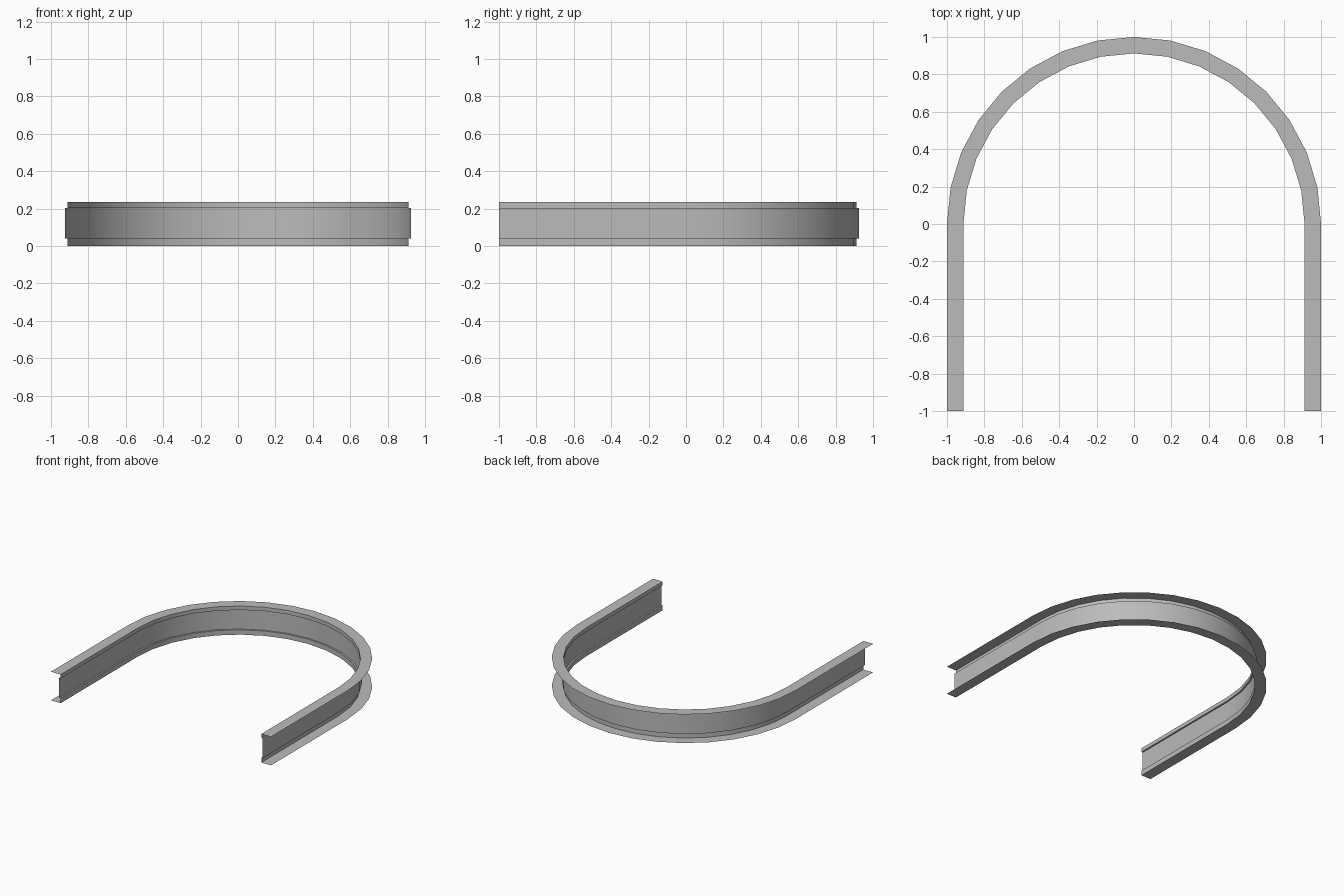
import bpy, bmesh, math

if "Cube" in bpy.data.objects:
    bpy.data.objects.remove(bpy.data.objects["Cube"], do_unlink=True)

HEIGHT = 0.235
WEB_LOW, WEB_HIGH = 0.04, 0.203
R_OUT, R_LIP, R_WEB = 1.0, 0.912, 0.925
STEPS = 16

# Single material
grey = bpy.data.materials.new("steel grey")
colour = (0.5, 0.5, 0.5, 1)
grey.use_nodes = True
grey.diffuse_color = colour
grey.node_tree.nodes["Principled BSDF"].inputs["Base Color"].default_value = colour


def u_path(r):
    """Straight leg, half circle, straight leg at distance r from the centre line."""
    arc = [(r * math.cos(math.pi * i / STEPS), r * math.sin(math.pi * i / STEPS))
           for i in range(STEPS + 1)]
    return [(r, -1)] + arc + [(-r, -1)]


def sweep(name, profile):
    """Sweep an open (radius, height) profile along the U."""
    bm = bmesh.new()
    rows = [[bm.verts.new((x, y, z)) for x, y in u_path(r)] for r, z in profile]
    for a, b in zip(rows, rows[1:]):
        for i in range(len(a) - 1):
            bm.faces.new((a[i], a[i + 1], b[i + 1], b[i]))
    mesh = bpy.data.meshes.new(name)
    bm.to_mesh(mesh)
    bm.free()
    mesh.materials.append(grey)
    obj = bpy.data.objects.new(name, mesh)
    bpy.context.collection.objects.link(obj)
    bpy.ops.object.select_all(action="DESELECT")
    obj.select_set(True)
    bpy.context.view_layer.objects.active = obj
    bpy.ops.object.shade_smooth_by_angle(angle=math.radians(30))
    return obj


# Folded sheet channel: flanges face outward, web is recessed behind the lips
sweep("top_flange", [(R_WEB, WEB_HIGH), (R_LIP, WEB_HIGH), (R_LIP, HEIGHT), (R_OUT, HEIGHT)])
sweep("web", [(R_WEB, WEB_LOW), (R_WEB, WEB_HIGH)])
sweep("bottom_flange", [(R_OUT, 0), (R_LIP, 0), (R_LIP, WEB_LOW), (R_WEB, WEB_LOW)])
